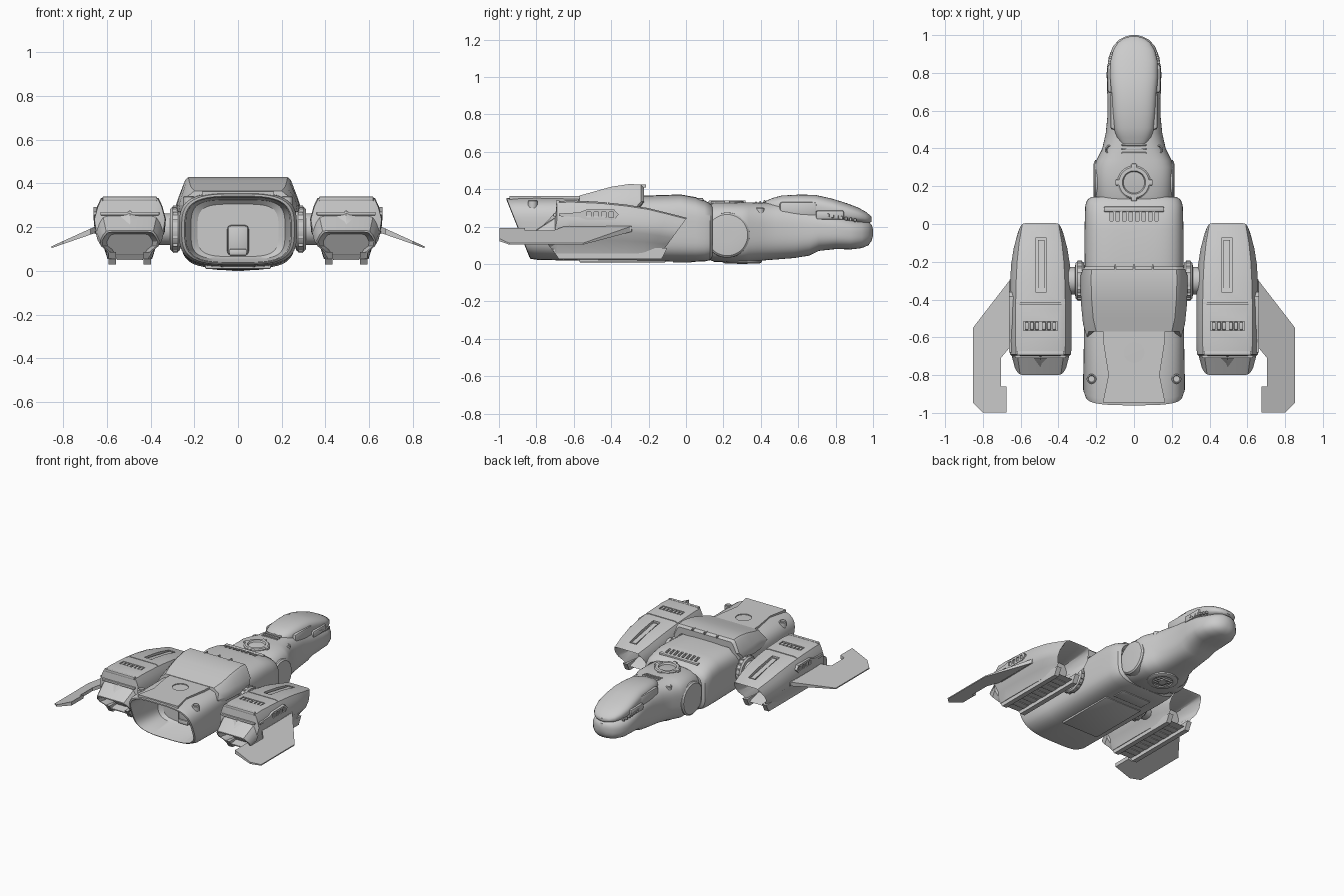
import bpy, bmesh, math
from mathutils import Vector

MIRRORED = []


def add(name, bm, mirror=False):
    bmesh.ops.recalc_face_normals(bm, faces=bm.faces)
    me = bpy.data.meshes.new(name)
    bm.to_mesh(me)
    bm.free()
    ob = bpy.data.objects.new(name, me)
    bpy.context.collection.objects.link(ob)
    if mirror:
        MIRRORED.append(ob)
    return ob


def skin(name, rings, mirror=False):
    """Closed skin through equal-length rings, capped at both ends."""
    bm = bmesh.new()
    vs = [[bm.verts.new(p) for p in r] for r in rings]
    for a, b in zip(vs, vs[1:]):
        for i in range(len(a)):
            j = (i + 1) % len(a)
            bm.faces.new((a[i], a[j], b[j], b[i]))
    bm.faces.new(vs[0])
    bm.faces.new(vs[-1])
    return add(name, bm, mirror)


def loft(name, stations, count=56):
    """Rounded sections along y: (y, half width, z bottom, z top, squareness, slant)."""
    def ring(y, w, zb, zt, n, k=0):
        out = []
        for i in range(count):
            a = 2 * math.pi * (i + 0.5) / count
            c, s = math.cos(a), math.sin(a)
            dz = math.copysign(abs(s) ** (2 / n), s) * (zt - zb) / 2
            out.append((math.copysign(abs(c) ** (2 / n), c) * w, y + k * dz, (zb + zt) / 2 + dz))
        return out
    return skin(name, [ring(*s) for s in stations])


def lathe(name, axis, centre, profile, mirror=False, n=40):
    """Revolve (distance, radius) pairs about an axis."""
    rings = []
    for t, r in profile:
        ring = []
        for i in range(n):
            a = 2 * math.pi * i / n
            u, v = r * math.cos(a), r * math.sin(a)
            ring.append(Vector((t, u, v) if axis == 'X' else (u, v, t)) + Vector(centre))
        rings.append(ring)
    return skin(name, rings, mirror)


def boxes(name, centres, size, bevel=0.0, mirror=False):
    bm = bmesh.new()
    for c in centres:
        vs = bmesh.ops.create_cube(bm, size=1)['verts']
        for v in vs:
            v.co = Vector(c) + Vector(v.co[i] * size[i] for i in range(3))
    if bevel:
        bmesh.ops.bevel(bm, geom=list(bm.edges), offset=bevel, segments=2, affect='EDGES', profile=0.5)
    return add(name, bm, mirror)


def cut(ob, cutter):
    cutter.hide_render = True
    m = ob.modifiers.new('cut', 'BOOLEAN')
    m.operation, m.object, m.solver = 'DIFFERENCE', cutter, 'EXACT'
    bpy.context.view_layer.objects.active = ob
    bpy.ops.object.modifier_apply(modifier=m.name)
    bpy.data.objects.remove(cutter)


# Main hull: hollow slanted stern, long body, rounded front lip
hull = loft('main_hull', [
    (-.62, .185, .065, .305, 4), (-.64, .215, .052, .325, 4), (-.885, .238, .04, .336, 3.6, -.4),
    (-.898, .245, .035, .342, 3.4, -.4), (-.895, .258, .028, .352, 3.3, -.4), (-.86, .27, .022, .357, 3.4, -.4),
    (-.60, .265, .018, .357, 3.6), (-.25, .262, .014, .365, 3.8), (-.03, .262, .012, .372, 4),
    (.05, .26, .012, .358, 4), (.10, .258, .014, .34, 4), (.128, .248, .02, .325, 4),
    (.142, .228, .035, .31, 4), (.12, .21, .05, .295, 4)])
cut(hull, boxes('vent_cutter', [(-.119 + .034 * i, .04, .37) for i in range(8)], (.018, .05, .06)))
boxes('stern_door', [(0, -.625, .14)], (.1, .03, .14), .02)
boxes('stern_door_sill', [(0, -.635, .085)], (.08, .03, .03), .006)
boxes('dorsal_vent_hood', [(0, .078, .345)], (.32, .03, .018), .008)

# Rear deck plate with round hatch opening
outline = [(.165, -.56), (.162, -.63), (.135, -.8), (.165, -.945)]
outline += [(-x, y) for x, y in reversed(outline)]
deck = skin('deck_plate', [[(x, y, z) for x, y in outline] for z in (.345, .363)])
cut(deck, lathe('hatch_cutter', 'Z', (0, -.68, 0), [(.3, .055), (.4, .055)]))
lathe('deck_bolt', 'Z', (.225, -.82, 0), [(.30, .026), (.338, .026), (.343, .02), (.334, .016)], True, 20)

# Raised arch plate over the hull
def arch_ring(y, w, zt, zi):
    half = [(w * .98, .27), (w, .30), (.96 * w, .335), (.85 * w, zt - .012), (.8 * w, zt)]
    inner = [(.74 * w, zi), (.85 * w, zi - .03), (.93 * w, .27)]
    pts = half + [(-x, z) for x, z in reversed(half)] + [(-x, z) for x, z in reversed(inner)] + inner
    return [(x, y - (.0 if z > .3 else .03), z) for x, z in pts]
skin('dorsal_arch', [arch_ring(*s) for s in [
    (-.225, .268, .408, .362), (-.24, .282, .424, .36), (-.30, .284, .428, .355),
    (-.40, .28, .413, .35), (-.50, .27, .385, .345), (-.57, .25, .366, .335)]])
boxes('arch_studs', [(x, -.235, .418) for x in (-.1, 0, .1)], (.008, .04, .016))

# Neck and lower head
loft('neck_and_jaw', [
    (.08, .18, .04, .30, 3), (.15, .208, .012, .328, 3.4), (.30, .21, .01, .33, 3.4),
    (.335, .20, .012, .33, 3.2), (.40, .168, .018, .328, 3), (.48, .15, .024, .33, 2.8),
    (.58, .14, .032, .325, 2.8), (.66, .14, .045, .31, 2.8), (.71, .143, .07, .295, 2.8),
    (.80, .145, .08, .268, 2.8), (.88, .135, .078, .245, 2.7), (.94, .112, .085, .235, 2.6),
    (.975, .08, .10, .225, 2.5), (.993, .045, .125, .21, 2.4), (1.0, .015, .155, .185, 2)])
# Cockpit canopy with brow
loft('canopy', [
    (.41, .06, .26, .33, 2.8), (.46, .092, .24, .352, 2.8), (.51, .108, .24, .366, 2.8),
    (.60, .115, .24, .371, 2.8), (.69, .12, .23, .370, 2.8), (.78, .127, .225, .35, 2.7),
    (.86, .125, .218, .325, 2.6), (.92, .11, .215, .302, 2.5), (.96, .086, .215, .28, 2.4),
    (.983, .056, .22, .262, 2.2), (.993, .02, .228, .25, 2)])
boxes('canopy_cheek_frame', [(.108, .60, .292)], (.034, .2, .08), .014, True)
boxes('temple_pad', [(.126, .77, .262)], (.028, .15, .05), .012, True)
boxes('jaw_teeth', [(.1345 - 1.6 * max(0, y - .8) ** 2, y, .262 - .18 * (y - .75))
                    for y in [.76 + .024 * i for i in range(7)]], (.018, .013, .018), .003, True)
boxes('nape_steps', [(0, .375 + .022 * i, .326 + .004 * i) for i in range(3)], (.13, .01, .014), .003)
# Shoulder drums, dorsal ring, belly turret
lathe('shoulder_drum', 'X', (0, .22, .155), [(.16, .122), (.203, .12), (.212, .11), (.215, .08), (.215, .03)], True, 48)
lathe('dorsal_ring', 'Z', (0, .22, 0), [(.30, .088), (.333, .088), (.340, .08), (.340, .062), (.328, .056), (.328, .02)])
boxes('ring_lugs', [(.084, .22, .33), (-.084, .22, .33), (0, .304, .33), (0, .136, .33)], (.03, .03, .02), .005)
lathe('belly_turret', 'Z', (0, .3, 0), [(.05, .11), (.01, .105), (.004, .095), (.004, .07), (.014, .066), (.014, .03), (0, .028)])
boxes('belly_turret_slats', [(0, .265 + .023 * i, .01) for i in range(4)], (.11, .008, .016))
lathe('neck_bolt', 'Z', (.13, .395, 0), [(.24, .024), (.297, .024), (.302, .018), (.292, .013)], True, 20)
# Belly panels
boxes('belly_panel', [(0, -.34, .019)], (.3, .46, .02), .004)
boxes('belly_front_panel', [(0, -.02, .015)], (.24, .1, .016), .004)

# Side couplings between hull and engine pods
lathe('pod_coupling', 'X', (0, -.3, .19), [
    (.2, .075), (.262, .075), (.265, .095), (.275, .103), (.3, .103), (.31, .093),
    (.312, .072), (.37, .072)], True)
boxes('coupling_ribs', [(.287, -.3 + .101 * math.cos(a), .19 + .101 * math.sin(a))
                        for a in [math.pi * i / 8 for i in range(16)]], (.022, .014, .014), 0, True)

# Engine pod: hollow raked intake, stepped tail
CX = .495
def pod_ring(y, w, zt, dy=0, zb=.055):
    half = [(.66, 1), (.80, .97), (.90, .85), (1, .64), (.97, .44), (.76, .26), (.62, .0)]
    full = half + [(-u, v) for u, v in reversed(half)]
    return [(CX + u * w, y + dy * (1 - v), zb + v * (zt - zb)) for u, v in full]
pod = skin('engine_pod', [pod_ring(*s) for s in [
    (-.24, .10, .22, 0, .09), (-.02, .112, .237, -.13, .065), (.005, .12, .247, -.14),
    (-.1, .142, .274, -.08), (-.2, .155, .299, -.03), (-.32, .162, .318), (-.45, .165, .332),
    (-.62, .165, .34), (-.69, .162, .336), (-.70, .152, .25), (-.80, .135, .185, .1),
    (-.80, .127, .177, .1, .062), (-.70, .105, .168, .06, .072)]], True)
slot = [(-.075, .254), (-.36, .309), (-.36, .42), (-.075, .42)]
cut(pod, skin('slot_cutter', [[(x, y, z) for y, z in slot] for x in (.463, .521)]))
cut(pod, boxes('grille_cutter', [(CX, -.54, .34)], (.18, .05, .036)))
cut(pod, boxes('seam_cutter', [(CX, -.42, .34)], (.3, .007, .04)))
bar = [(-.085, .252), (-.345, .302), (-.345, .314), (-.085, .266)]
skin('pod_slot_bar', [[(x, y, z) for y, z in bar] for x in (.475, .509)], True)
boxes('pod_grille_blocks', [(CX + d, -.54, .327) for d in (-.073, -.045, -.018, .018, .045, .073)],
      (.02, .04, .018), .003, True)
boxes('pod_tail_bar', [(CX, -.685, .329)], (.25, .022, .022), .005, True)
boxes('pod_rear_lip', [(CX, -.70, .262)], (.27, .02, .016), .004, True)
# Tail wedge on the sloping pod deck
skin('pod_tail_wedge', [[(CX - .07, -.70, .235), (CX + .07, -.70, .235), (CX, -.70, .275)],
                        [(CX - .01, -.775, .18), (CX + .01, -.775, .18), (CX, -.765, .205)]], True)
# Skids under the pods
for side, d in (('inner', -.08), ('outer', .08)):
    rail = [(-.13, .028), (-.68, .028), (-.72, .085), (-.1, .085)]
    skin(side + '_pod_skid', [[(CX + d + e, y, z) for y, z in rail] for e in (-.018, .018)], True)
boxes('skid_blocks', [(CX, -.22 - .1 * i, .056) for i in range(5)], (.12, .055, .014), .003, True)
# Side vent housing with four ports
vent = [(-.36, .265), (-.385, .292), (-.53, .292), (-.57, .276), (-.68, .27), (-.68, .256),
        (-.57, .25), (-.53, .236), (-.385, .236)]
housing = skin('side_vent', [[(x, y, z) for y, z in vent] for x in (.63, .662)], True)
cut(housing, boxes('port_cutter', [(.665, -.40 - .04 * i, .264) for i in range(4)], (.024, .024, .03)))

# Swept outer wings, thicker at the root
wing = [(.63, -.265), (.66, -.30), (.853, -.55), (.853, -.945), (.80, -.998), (.675, -.998),
        (.675, -.86), (.705, -.86), (.705, -.71), (.63, -.62)]
skin('outer_wing', [[(x, y, .185 - .40 * (x - .66) + s * (.004 + .055 * (.853 - x))) for x, y in wing]
                    for s in (-1, 1)], True)
boxes('wing_root', [(.645, -.46, .187)], (.03, .34, .034), .008, True)

# Smooth shading and mirroring
bpy.ops.object.select_all(action='SELECT')
bpy.ops.object.shade_smooth_by_angle(angle=math.radians(32))
for ob in MIRRORED:
    ob.modifiers.new('mirror', 'MIRROR')
